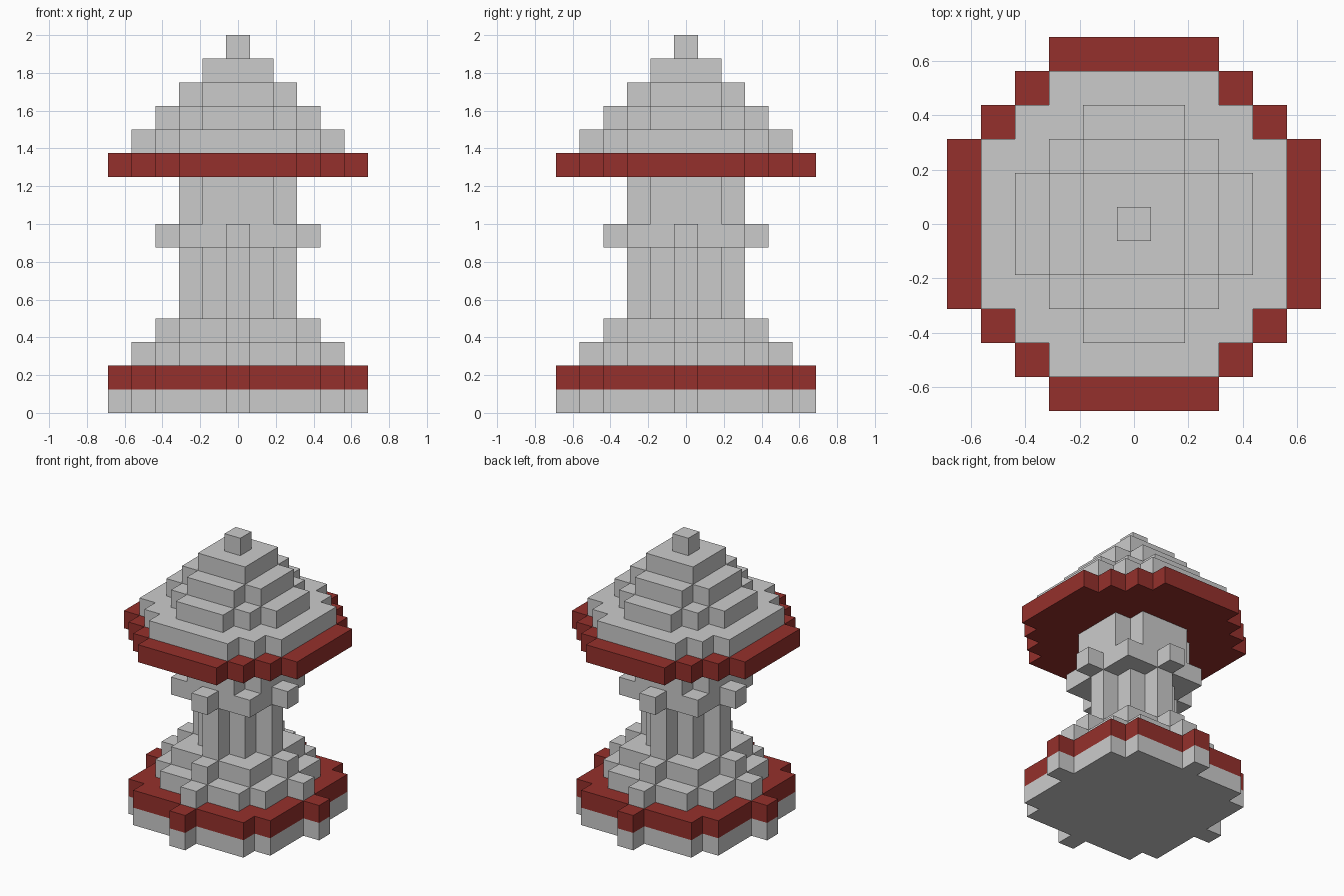
import bpy, bmesh
from mathutils import Vector

if "Cube" in bpy.data.objects:
    bpy.data.objects.remove(bpy.data.objects["Cube"])

S = 0.125  # block size

# Each course: half width (in blocks) of the rows at distance 0, 1, 2... from the centre
BASE = [5, 4, 4, 4, 3, 0]
COLLAR = [3, 2, 2, 0]
PARTS = [
    ("base_slab", [BASE], False),
    ("base_trim", [BASE], True),
    ("base_steps", [[4, 3, 3, 2, 0], COLLAR], False),
    ("shaft", [[2, 1, 0]] * 3, False),
    ("shaft_collar", [COLLAR], False),
    ("upper_shaft", [[2, 2, 1]] * 2, False),
    ("roof_trim", [[5, 5, 5, 4, 3, 2]], True),
    ("roof_steps", [[4, 4, 4, 3, 2], [3, 3, 2, 1], [2, 2, 1], [1, 1]], False),
    ("finial", [[0]], False),
]

red = bpy.data.materials.new("red_trim")
red.diffuse_color = (0.3, 0.03, 0.025, 1)
red.use_nodes = True
red.node_tree.nodes["Principled BSDF"].inputs["Base Color"].default_value = red.diffuse_color


def course_cells(rows, k):
    n = len(rows) - 1
    return {(i, j, k) for j in range(-n, n + 1)
            for i in range(-rows[abs(j)], rows[abs(j)] + 1)}


# Stack the courses from the ground up
part_cells, k = {}, 0
for name, courses, _ in PARTS:
    part_cells[name] = set()
    for rows in courses:
        part_cells[name] |= course_cells(rows, k)
        k += 1
filled = set().union(*part_cells.values())


def build(name, cells, material=None):
    """Skin the blocks of one part, keeping only the exposed faces."""
    bm = bmesh.new()
    for c in sorted(cells):
        centre = Vector((c[0], c[1], c[2] + 0.5))
        for a in range(3):
            d, u, v = (Vector([0.5 * (m == (a + s) % 3) for m in range(3)]) for s in range(3))
            for sign in (1, -1):
                near = tuple(c[m] + sign * (m == a) for m in range(3))
                if near in filled:
                    continue
                p = centre + d * sign
                quad = [p - u - v, p + u - v, p + u + v, p - u + v][::sign]
                bm.faces.new([bm.verts.new(q * S) for q in quad])
    bmesh.ops.remove_doubles(bm, verts=bm.verts, dist=0.001)
    me = bpy.data.meshes.new(name)
    bm.to_mesh(me)
    bm.free()
    if material:
        me.materials.append(material)
    bpy.context.collection.objects.link(bpy.data.objects.new(name, me))


for name, _, is_red in PARTS:
    build(name, part_cells[name], red if is_red else None)
